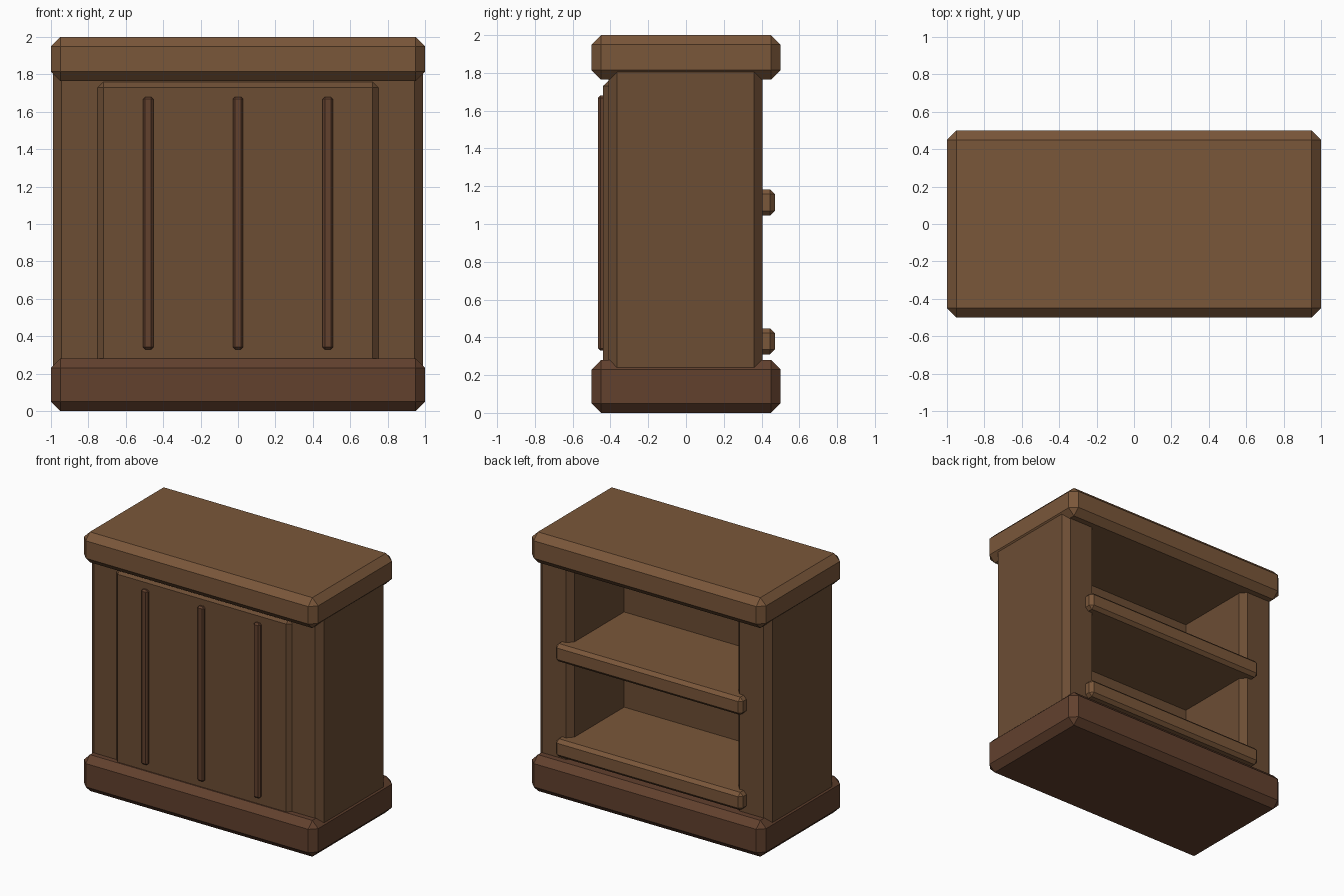
import bpy, bmesh

if "Cube" in bpy.data.objects:
    bpy.data.objects.remove(bpy.data.objects["Cube"])


def material(name, rgb):
    m = bpy.data.materials.new(name)
    m.diffuse_color = (*rgb, 1)
    m.use_nodes = True
    m.node_tree.nodes["Principled BSDF"].inputs["Base Color"].default_value = m.diffuse_color
    return m


WOOD_LIGHT = material("light_wood", (0.195, 0.095, 0.042))
WOOD_MID = material("mid_wood", (0.15, 0.074, 0.034))
WOOD_DARK = material("dark_wood", (0.122, 0.052, 0.027))


def finish(bm, name, mat):
    bmesh.ops.recalc_face_normals(bm, faces=bm.faces)
    me = bpy.data.meshes.new(name)
    bm.to_mesh(me)
    bm.free()
    me.materials.append(mat)
    ob = bpy.data.objects.new(name, me)
    bpy.context.collection.objects.link(ob)
    return ob


def block(name, x, y, z, bevel, mat):
    """Chamfered box given as (min, max) ranges."""
    bm = bmesh.new()
    bmesh.ops.create_cube(bm, size=1)
    for v in bm.verts:
        v.co = [r[0] if c < 0 else r[1] for c, r in zip(v.co, (x, y, z))]
    bmesh.ops.bevel(bm, geom=bm.edges[:], offset=bevel, segments=1,
                    profile=0.5, affect='EDGES')
    return finish(bm, name, mat)


# Top and base slabs
block("counter_top", (-1, 1), (-0.5, 0.5), (1.765, 2), 0.05, WOOD_LIGHT)
block("base_plinth", (-1, 1), (-0.5, 0.5), (0, 0.28), 0.05, WOOD_DARK)

# Body: U-shaped plan, open at the back, with chamfered corners
half = [(0.70, -0.245), (0.70, 0.36), (0.74, 0.405), (0.945, 0.405),
        (0.99, 0.36), (0.99, -0.365), (0.945, -0.41)]
plan = half + [(-x, y) for x, y in reversed(half)]
bm = bmesh.new()
face = bm.faces.new([bm.verts.new((x, y, 0.22)) for x, y in plan])
ext = bmesh.ops.extrude_face_region(bm, geom=[face])
for v in ext["geom"]:
    if isinstance(v, bmesh.types.BMVert):
        v.co.z = 1.82
finish(bm, "cabinet_body", WOOD_MID)

# Raised front panel with three vertical strips
block("front_panel", (-0.75, 0.75), (-0.44, -0.3), (0.2, 1.76), 0.03, WOOD_MID)
for i, x in enumerate((-0.48, 0, 0.48)):
    block(f"front_strip_{i + 1}", (x - 0.028, x + 0.028), (-0.465, -0.41),
          (0.33, 1.68), 0.012, WOOD_DARK)

# Shelves, protruding at the back
for name, z in (("lower_shelf", 0.31), ("upper_shelf", 1.045)):
    block(name, (-0.8, 0.8), (-0.3, 0.47), (z, z + 0.138), 0.025, WOOD_LIGHT)
